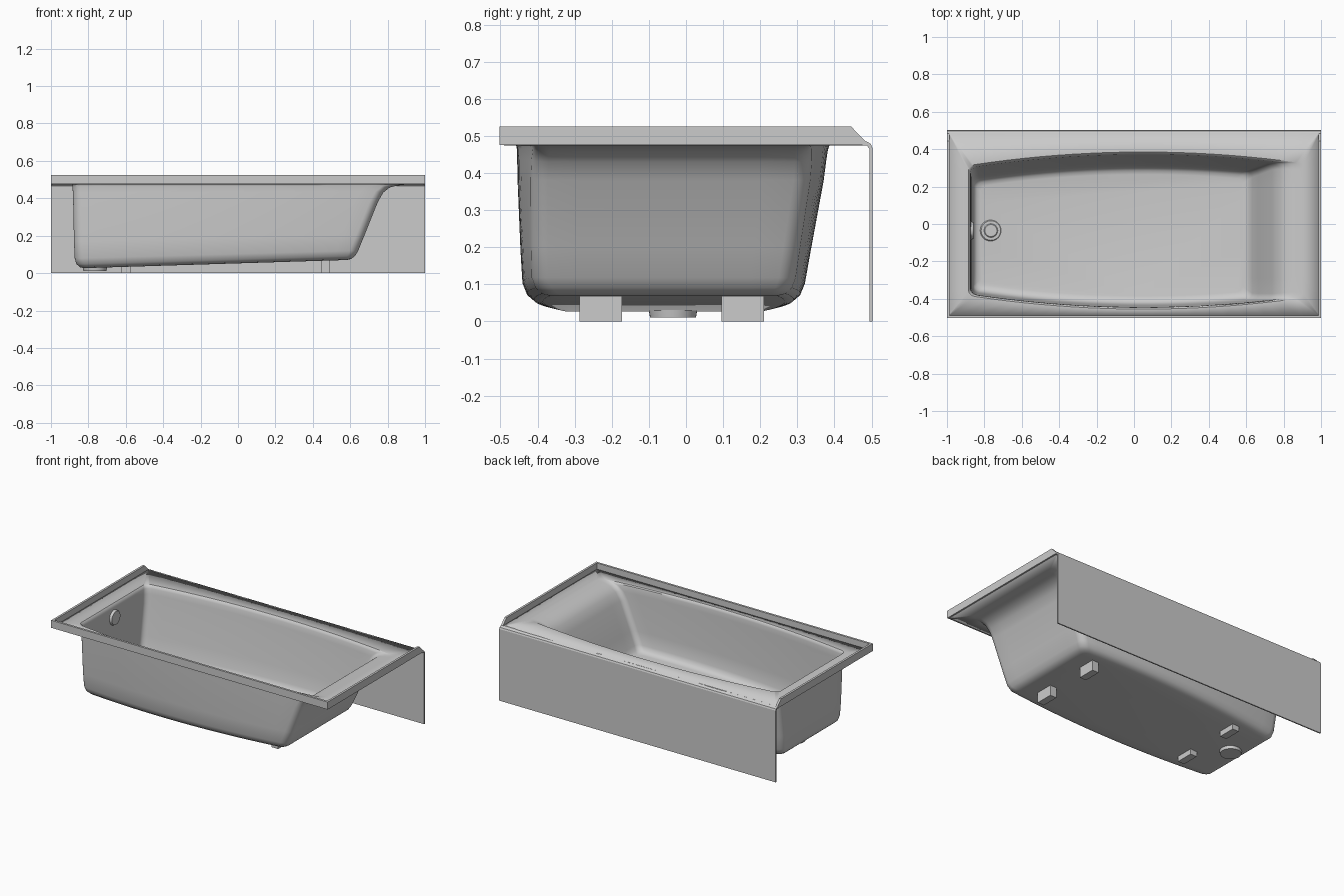
import bpy, bmesh, math
from mathutils import Matrix, Vector

if "Cube" in bpy.data.objects:
    bpy.data.objects.remove(bpy.data.objects["Cube"])

DECK_Z = 0.485


def finish(bm, name, smooth=True):
    mesh = bpy.data.meshes.new(name)
    bm.to_mesh(mesh)
    bm.free()
    obj = bpy.data.objects.new(name, mesh)
    bpy.context.collection.objects.link(obj)
    if smooth:
        bpy.ops.object.select_all(action='DESELECT')
        bpy.context.view_layer.objects.active = obj
        obj.select_set(True)
        bpy.ops.object.shade_smooth_by_angle(angle=math.radians(35))
    return obj


def floor_z(x):
    return 0.063 + 0.031 * x


def ring(xl, xr, yf, yb, radius, bow, n_long=20, n_short=8, n_arc=6):
    """Counter-clockwise rounded rectangle whose long sides bow outward."""
    corners = [(xr - radius, yf + radius, -90), (xr - radius, yb - radius, 0),
               (xl + radius, yb - radius, 90), (xl + radius, yf + radius, 180)]
    pts = []
    for k, (cx, cy, start) in enumerate(corners):
        arc = [Vector((cx + radius * math.cos(math.radians(start + 90 * i / n_arc)),
                       cy + radius * math.sin(math.radians(start + 90 * i / n_arc))))
               for i in range(n_arc + 1)]
        pts += arc
        nx, ny, na = corners[(k + 1) % 4]
        end = Vector((nx + radius * math.cos(math.radians(na)),
                      ny + radius * math.sin(math.radians(na))))
        n = n_short if k % 2 == 0 else n_long
        pts += [arc[-1].lerp(end, i / n) for i in range(1, n)]
    mid, half = (yf + yb) / 2, (yb - yf) / 2
    return [(p.x, p.y - (p.y - mid) / half * bow * ((p.x - 0.05) / 0.92) ** 2) for p in pts]


def prism(name, profile_yz, x0, x1):
    """Extrude a side profile along x."""
    bm = bmesh.new()
    face = bm.faces.new([bm.verts.new((x0, y, z)) for y, z in profile_yz])
    new = bmesh.ops.extrude_face_region(bm, geom=[face])['geom']
    bmesh.ops.translate(bm, vec=(x1 - x0, 0, 0),
                        verts=[v for v in new if isinstance(v, bmesh.types.BMVert)])
    bmesh.ops.recalc_face_normals(bm, faces=bm.faces)
    return finish(bm, name, smooth=False)


def box(name, x0, x1, y0, y1, z0, z1):
    return prism(name, [(y0, z0), (y1, z0), (y1, z1), (y0, z1)], x0, x1)


def disc(name, centre, radius, depth, bevel, axis='Z'):
    bm = bmesh.new()
    bmesh.ops.create_cone(bm, cap_ends=True, segments=40, radius1=radius,
                          radius2=radius - bevel, depth=depth)
    if axis == 'X':
        bmesh.ops.rotate(bm, verts=bm.verts, matrix=Matrix.Rotation(math.pi / 2, 3, 'Y'))
    bmesh.ops.translate(bm, verts=bm.verts, vec=centre)
    return finish(bm, name)


# Tub shell: deck and basin lofted through rings
# height fraction, left x, right x, front y, back y
levels = [(1.0, -.885, .90, -.455, .385), (.985, -.878, .85, -.448, .377),
          (.955, -.874, .805, -.445, .372), (.88, -.872, .768, -.444, .367),
          (.75, -.870, .738, -.443, .36), (.3, -.866, .665, -.435, .325),
          (.1, -.862, .632, -.43, .31), (.04, -.855, .617, -.42, .30),
          (.01, -.84, .60, -.405, .285), (0, -.82, .58, -.385, .265)]
bm = bmesh.new()
rings = [[bm.verts.new((x, y, DECK_Z)) for x, y in ring(-.99, .99, -.49, .487, .002, 0)]]
for s, xl, xr, yf, yb in levels:
    rings.append([bm.verts.new((x, y, floor_z(x) * (1 - s) + DECK_Z * s))
                  for x, y in ring(xl, xr, yf, yb, .035, .07)])
for a, b in zip(rings, rings[1:]):
    for i in range(len(a)):
        j = (i + 1) % len(a)
        bm.faces.new((a[i], a[j], b[j], b[i]))
bm.faces.new(rings[-1])
tub = finish(bm, "tub_shell")
shell = tub.modifiers.new("thickness", 'SOLIDIFY')
shell.thickness = 0.011
shell.offset = -1

# Raised wall flange on three sides, with slanted ends at the apron
flange = [(-.502, .476), (.485, .476), (.487, .482), (.445, .525), (-.502, .525)]
prism("left_flange", flange, -1, -.986)
prism("right_flange", flange, .986, 1)
box("front_flange", -.986, .986, -.502, -.488, .476, .525)

# Apron panel with a rolled top edge
prism("apron", [(.494, 0), (.502, 0), (.502, .468), (.498, .478), (.487, DECK_Z),
                (.475, DECK_Z), (.475, .474), (.487, .474), (.494, .466)], -1, 1)

# Feet
for side, x0 in (("left", -.622), ("right", .445)):
    for end, y0 in (("front", -.287), ("back", .095)):
        box(f"{end}_{side}_foot", x0, x0 + .047, y0, y0 + .115, 0, floor_z(x0) - .004)

# Drain and overflow cover
disc("drain_sump", (-.765, -.035, .023), .062, .024, -.004)
disc("drain_ring", (-.765, -.035, .0405), .058, .006, .006)
disc("drain_plug", (-.765, -.035, .044), .04, .006, .008)
disc("overflow_cover", (-.866, -.035, .40), .05, .018, .006, 'X')
